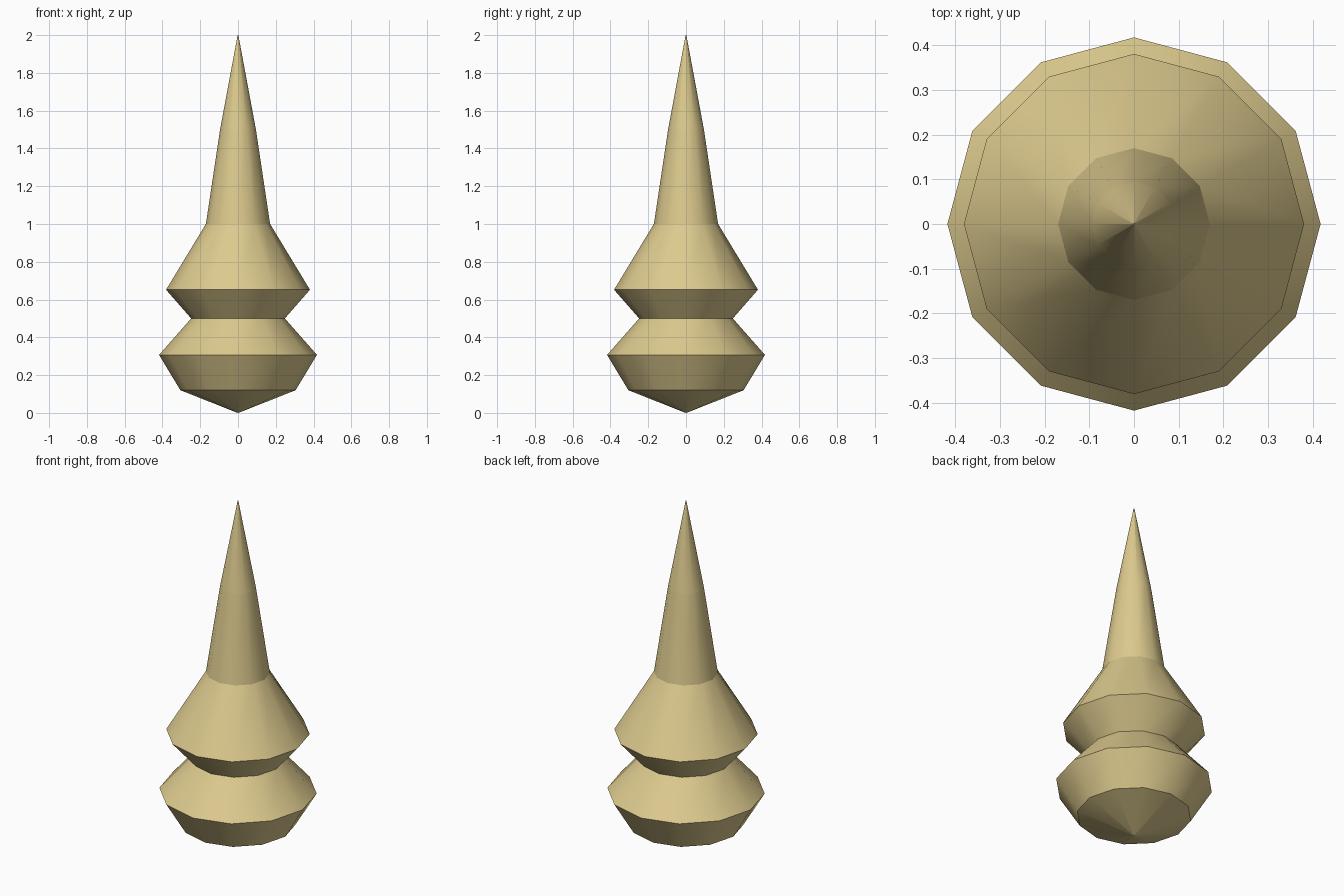
import bpy
import bmesh
import math

cube = bpy.data.objects.get("Cube")
if cube:
    bpy.data.objects.remove(cube, do_unlink=True)

SIDES = 12
TIP = 0.002  # tiny radius keeps clean cone shading at the points

# Profile from bottom point to top point: (radius, height)
PROFILE = [
    (TIP, 0.0), (0.305, 0.12), (0.418, 0.307), (0.248, 0.50),
    (0.381, 0.652), (0.17, 1.0), (0.095, 1.5), (TIP, 2.0),
]


def make_material(name, color):
    mat = bpy.data.materials.new(name)
    mat.use_nodes = True
    mat.diffuse_color = color
    bsdf = next(n for n in mat.node_tree.nodes if n.type == 'BSDF_PRINCIPLED')
    bsdf.inputs["Base Color"].default_value = color
    return mat


def lathe(name, profile, mat):
    bm = bmesh.new()
    rings = []
    for r, z in profile:
        angles = [2 * math.pi * i / SIDES for i in range(SIDES)]
        rings.append([bm.verts.new((r * math.cos(a), r * math.sin(a), z))
                      for a in angles])
    # Smooth bands between neighbouring rings
    for low, high in zip(rings, rings[1:]):
        for i in range(SIDES):
            j = (i + 1) % SIDES
            bm.faces.new((low[i], low[j], high[j], high[i])).smooth = True
    # Closed points
    bm.faces.new(rings[0][::-1])
    bm.faces.new(rings[-1])
    # Every horizontal ring is a crease
    for e in bm.edges:
        if abs(e.verts[0].co.z - e.verts[1].co.z) < 1e-5:
            e.smooth = False
    mesh = bpy.data.meshes.new(name)
    bm.to_mesh(mesh)
    bm.free()
    mesh.materials.append(mat)
    obj = bpy.data.objects.new(name, mesh)
    bpy.context.collection.objects.link(obj)
    return obj


sand = make_material("pale_sand", (0.72, 0.59, 0.27, 1.0))
lathe("spired_finial", PROFILE, sand)
